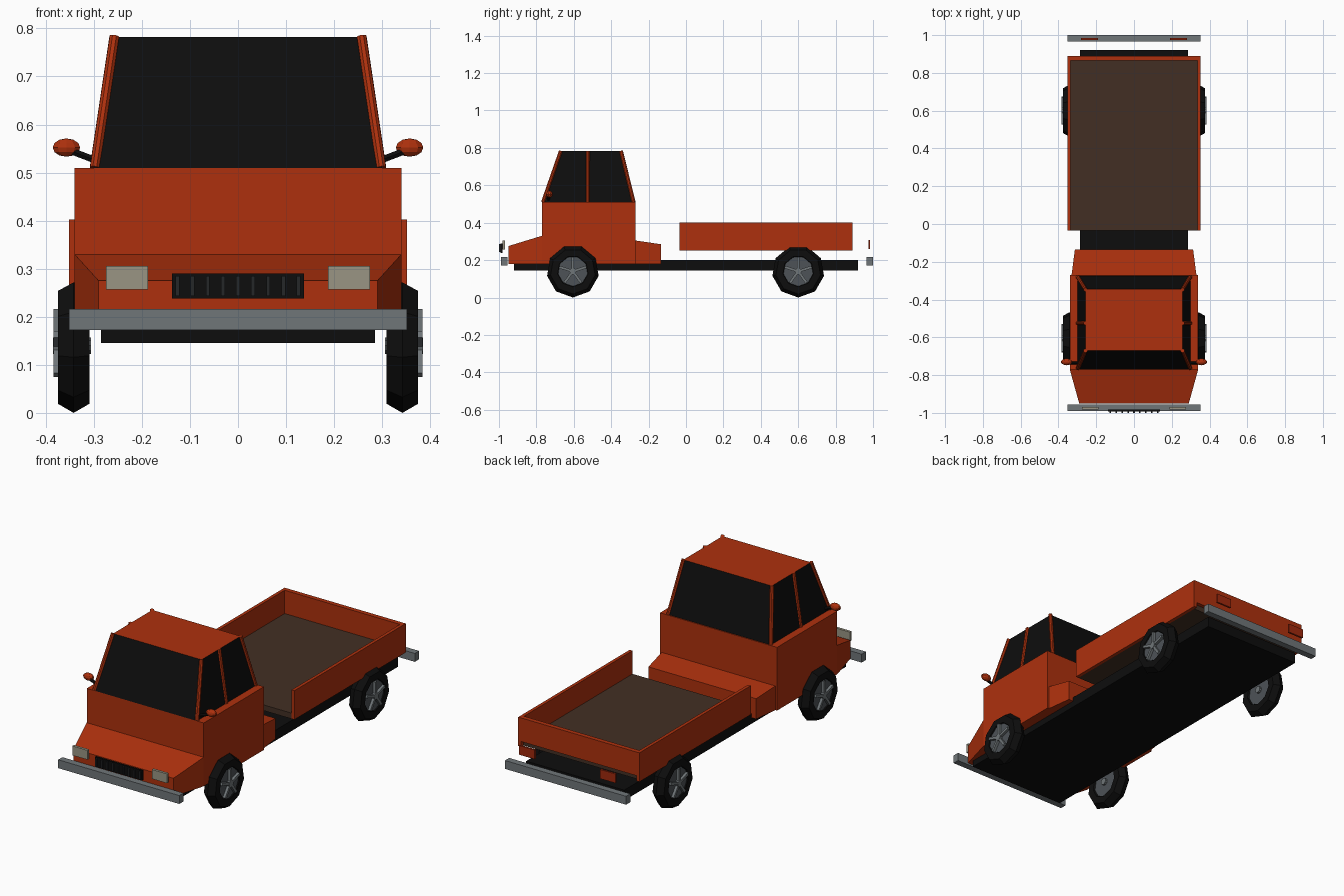
import bpy, bmesh, math
from mathutils import Vector, Matrix

if "Cube" in bpy.data.objects:
    bpy.data.objects.remove(bpy.data.objects["Cube"])


def material(name, rgb):
    m = bpy.data.materials.new(name)
    m.diffuse_color = (*rgb, 1)
    m.use_nodes = True
    m.node_tree.nodes["Principled BSDF"].inputs["Base Color"].default_value = m.diffuse_color
    return m


RED = material("red paint", (0.42, 0.03, 0.004))
BLACK = material("black", (0.004, 0.004, 0.004))
BROWN = material("brown bed", (0.055, 0.028, 0.017))
GREY = material("bumper grey", (0.16, 0.18, 0.19))
RIM = material("rim grey", (0.075, 0.085, 0.095))
LAMP = material("headlight", (0.32, 0.30, 0.23))
SLAT = material("grille slat", (0.018, 0.02, 0.022))
TAIL = material("tail light red", (0.35, 0.022, 0.004))


def make(name, verts, faces, *mats):
    me = bpy.data.meshes.new(name)
    me.from_pydata(verts, [], faces)
    bm = bmesh.new()
    bm.from_mesh(me)
    bmesh.ops.recalc_face_normals(bm, faces=bm.faces)
    bm.to_mesh(me)
    bm.free()
    for m in mats:
        me.materials.append(m)
    ob = bpy.data.objects.new(name, me)
    bpy.context.collection.objects.link(ob)
    return ob


def loft(name, rings, *mats):
    """Skin rings of equal length and cap both ends."""
    n = len(rings[0])
    faces = [tuple(range(n)), tuple(range((len(rings) - 1) * n, len(rings) * n))]
    for r in range(len(rings) - 1):
        for i in range(n):
            j = (i + 1) % n
            faces.append((r * n + i, r * n + j, (r + 1) * n + j, (r + 1) * n + i))
    return make(name, [p for ring in rings for p in ring], faces, *mats)


def rect(x, y0, y1, z):
    return [(-x, y0, z), (x, y0, z), (x, y1, z), (-x, y1, z)]


def box(name, x0, x1, y0, y1, z0, z1, mat):
    return loft(name, [[(x0, y0, z), (x1, y0, z), (x1, y1, z), (x0, y1, z)]
                       for z in (z0, z1)], mat)


def rod(name, a, b, r, mat, n=8):
    a, b = Vector(a), Vector(b)
    q = (b - a).to_track_quat('Z', 'Y')
    ring = [q @ Vector((r * math.cos(t), r * math.sin(t), 0))
            for t in (2 * math.pi * i / n for i in range(n))]
    return loft(name, [[p + c for p in ring] for c in (a, b)], mat)


# Chassis and bumpers
box("chassis", -0.285, 0.285, -0.92, 0.92, 0.145, 0.20, BLACK)
box("front_bumper", -0.352, 0.352, -0.99, -0.955, 0.172, 0.216, GREY)
box("rear_bumper", -0.352, 0.352, 0.965, 1.0, 0.172, 0.216, GREY)


# Cab: cross-sections (y, half width, top z) along the length
def section(y, x, top, bottom=0.178):
    return [(-x, y, bottom), (x, y, bottom), (x, y, top), (-x, y, top)]


loft("hood", [section(-0.95, 0.29, 0.275), section(-0.77, 0.34, 0.33)], RED)
loft("cab_body", [section(-0.77, 0.34, 0.51), section(-0.27, 0.34, 0.51)], RED)
loft("cab_rear_step", [section(-0.32, 0.337, 0.312), section(-0.135, 0.313, 0.285)], RED)

# Glass house with painted roof
cabin = loft("cabin_glass", [rect(0.30, -0.77, -0.275, 0.51),
                             rect(0.257, -0.67, -0.345, 0.782)], BLACK, RED)
for f in cabin.data.polygons:
    f.material_index = int(f.normal.z > 0.9)
for s in (-1, 1):
    for label, y0, y1 in (("front", -0.765, -0.67), ("middle", -0.525, -0.525),
                          ("rear", -0.28, -0.347)):
        rod(label + "_pillar", (s * 0.298, y0, 0.51), (s * 0.257, y1, 0.783), 0.0105, RED)

# Cargo bed, open towards the cab
box("bed_floor", -0.336, 0.336, -0.035, 0.87, 0.25, 0.28, BROWN)
for s in (-1, 1):
    box("bed_side", *sorted((s * 0.335, s * 0.352)), -0.035, 0.89, 0.25, 0.402, RED)
box("tailgate", -0.336, 0.336, 0.866, 0.89, 0.278, 0.402, RED)

# Lamps and mirrors
for s in (-1, 1):
    box("headlight", *sorted((s * 0.187, s * 0.275)), -0.982, -0.968, 0.257, 0.306, LAMP)
    box("tail_light", *sorted((s * 0.19, s * 0.28)), 0.975, 0.985, 0.26, 0.308, TAIL)
    rod("mirror_arm", (s * 0.295, -0.735, 0.525), (s * 0.35, -0.735, 0.546), 0.008, BLACK, 6)
    bpy.ops.mesh.primitive_uv_sphere_add(segments=10, ring_count=6, radius=1,
                                         location=(s * 0.357, -0.73, 0.552))
    mirror = bpy.context.object
    mirror.name = "mirror"
    mirror.scale = (0.03, 0.018, 0.019)
    mirror.data.materials.append(RED)

# Grille with upright slats
box("grille", -0.137, 0.137, -0.992, -0.982, 0.238, 0.29, BLACK)
for i in range(9):
    x = (i - 4) * 0.0315
    box("grille_slat", x - 0.004, x + 0.004, -1.0, -0.991, 0.243, 0.285, SLAT)


# Wheels: nine-sided tyre with hexagonal section, disc and five spokes
def wheel(sx, cy):
    cx, cz, n = sx * 0.342, 0.14, 9
    verts, faces = [], []
    for i in range(n):
        a = -math.pi / 2 + 2 * math.pi * i / n
        for k in range(6):
            b = math.pi * k / 3
            r = 0.102 + 0.038 * math.cos(b)
            verts.append((cx + 0.038 * math.sin(b), cy + r * math.cos(a), cz + r * math.sin(a)))
            i2, k2 = (i + 1) % n, (k + 1) % 6
            faces.append((i * 6 + k, i2 * 6 + k, i2 * 6 + k2, i * 6 + k2))
    make("tyre", verts, faces, BLACK)
    rod("rim", (cx - sx * 0.025, cy, cz), (cx + sx * 0.028, cy, cz), 0.08, RIM, 18)
    rod("hub", (cx - sx * 0.036, cy, cz), (cx + sx * 0.043, cy, cz), 0.018, GREY, 10)
    for i in range(5):
        spoke = box("spoke", *sorted((sx * 0.025, sx * 0.042)), -0.007, 0.007, 0.01, 0.076, GREY)
        spoke.data.transform(Matrix.Translation((cx, cy, cz)) @
                             Matrix.Rotation(2 * math.pi * i / 5, 4, 'X'))


for sx in (-1, 1):
    for cy in (-0.605, 0.6):
        wheel(sx, cy)
